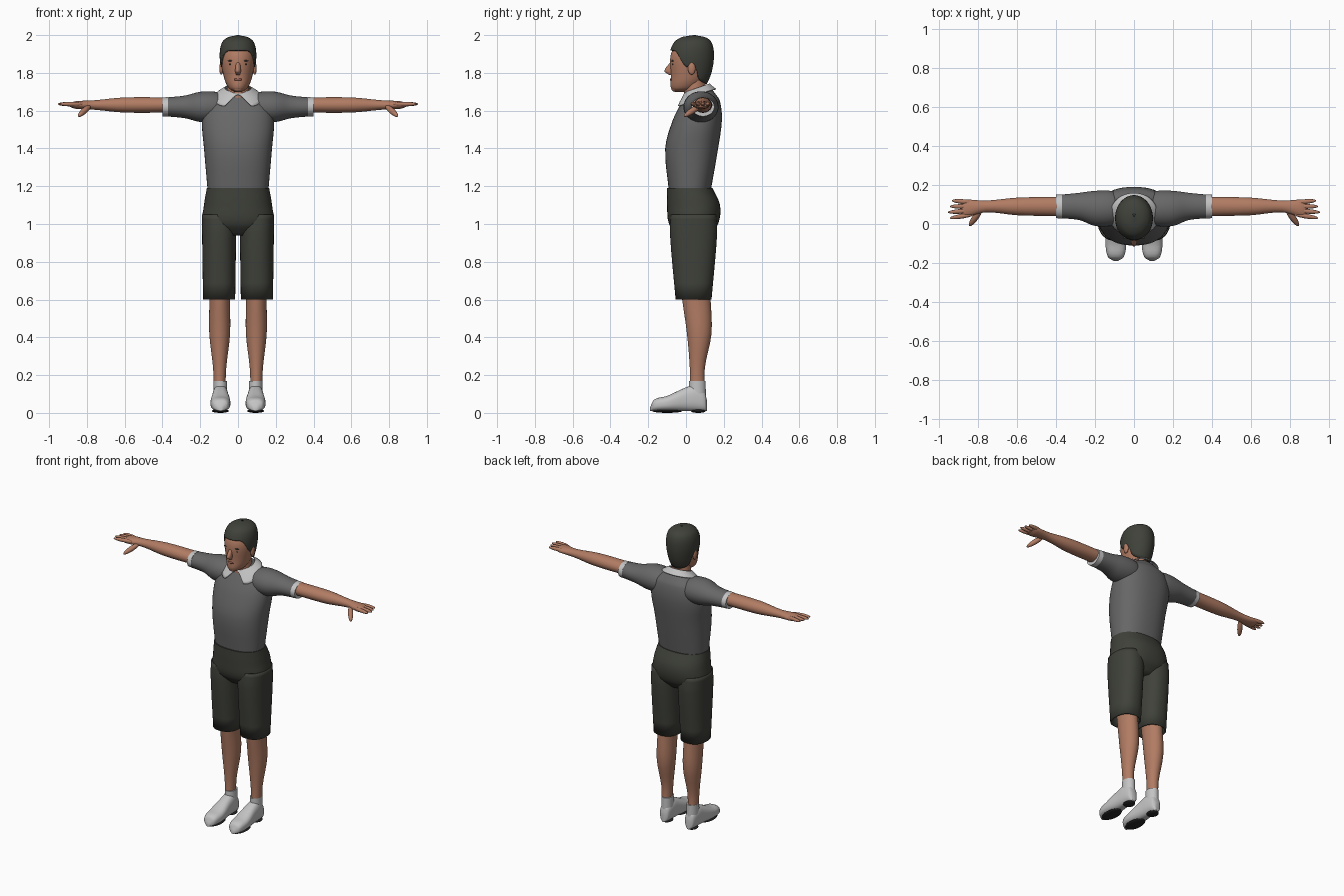
import bpy, bmesh, math
from mathutils import Matrix, Vector

if "Cube" in bpy.data.objects:
    bpy.data.objects.remove(bpy.data.objects["Cube"])


def material(name, *rgb):
    m = bpy.data.materials.new(name)
    m.use_nodes = True
    m.diffuse_color = (*rgb, 1)
    bsdf = m.node_tree.nodes["Principled BSDF"]
    bsdf.inputs["Base Color"].default_value = (*rgb, 1)
    bsdf.inputs["Roughness"].default_value = 0.8
    return m


SKIN = material("skin", 0.44, 0.2, 0.125)
LIP = material("lip", 0.3, 0.11, 0.08)
OLIVE = material("dark_olive", 0.05, 0.053, 0.042)
GREY = material("shirt_grey", 0.135, 0.135, 0.135)
WHITE = material("pale_grey", 0.55, 0.55, 0.55)
BLACK = material("sole_black", 0.02, 0.02, 0.02)


def sample(rows, station):
    """Smoothly interpolate the rows at a station."""
    i = 0
    while i < len(rows) - 2 and station > rows[i + 1][0]:
        i += 1
    start, end = rows[i], rows[i + 1]
    before, after = rows[max(i - 1, 0)], rows[min(i + 2, len(rows) - 1)]
    length = end[0] - start[0]
    t = min(max((station - start[0]) / length, 0), 1)
    ease = t * t * (3 - 2 * t)
    values = []
    for b, s, e, a in zip(before[1:], start[1:], end[1:], after[1:]):
        slope_in = (e - b) / (end[0] - before[0]) * length
        slope_out = (a - s) / (after[0] - start[0]) * length
        values.append(s + (e - s) * ease + slope_in * t * (1 - t) ** 2
                      - slope_out * t * t * (1 - t))
    return values


def finish(name, bm, mat):
    bmesh.ops.recalc_face_normals(bm, faces=bm.faces)
    mesh = bpy.data.meshes.new(name)
    bm.to_mesh(mesh)
    bm.free()
    mesh.materials.append(mat)
    ob = bpy.data.objects.new(name, mesh)
    bpy.context.collection.objects.link(ob)
    bpy.ops.object.select_all(action='DESELECT')
    ob.select_set(True)
    bpy.context.view_layer.objects.active = ob
    bpy.ops.object.shade_smooth_by_angle(angle=math.radians(50))
    return ob


def loft(name, mat, rows, axis='z', offset=0, side=1, power=2, edge=None,
         wall=0, slope=0):
    """Rows are (station, centre, radius, radius); offset is the fixed centre.
    An edge profile sets where an open shell starts, by its front-back direction."""
    bm = bmesh.new()
    segments, steps = 48, 4
    count = steps * (len(rows) - 1)
    rings = []
    for j in range(count + 1):
        ring = []
        for i in range(segments):
            angle = math.tau * i / segments
            c, s = math.cos(angle), math.sin(angle)
            if edge:
                low = sample(edge, s)[0]
                at = low + (rows[-1][0] - low) * math.sin(j / count * math.pi / 2)
            else:
                k = min(j // steps, len(rows) - 2)
                at = rows[k][0] + (rows[k + 1][0] - rows[k][0]) * (j / steps - k)
            centre, ru, rv = sample(rows, at)
            u = max(ru, .002) * math.copysign(abs(c) ** (2 / power), c)
            v = max(rv, .002) * math.copysign(abs(s) ** (2 / power), s)
            if axis == 'x':
                x, y, z = at, centre + u, offset + v
            elif axis == 'y':
                x, y, z = offset + u, at, centre + v
            else:
                x, y, z = offset + u, centre + v, at
            ring.append(bm.verts.new((x * side, y, z + slope * y)))
        rings.append(ring)
    for lower, upper in zip(rings, rings[1:]):
        for i in range(segments):
            k = (i + 1) % segments
            bm.faces.new((lower[i], lower[k], upper[k], upper[i]))
    if not wall:
        bm.faces.new(rings[0])
        bm.faces.new(rings[-1])
    ob = finish(name, bm, mat)
    if wall:
        ob.modifiers.new("wall", 'SOLIDIFY').thickness = wall


def blob(name, mat, centre, radii, turn=Matrix()):
    bm = bmesh.new()
    matrix = Matrix.Translation(centre) @ turn @ Matrix.Diagonal((*radii, 1))
    bmesh.ops.create_uvsphere(bm, u_segments=20, v_segments=12, radius=1, matrix=matrix)
    finish(name, bm, mat)


def digit(name, root, tip, radius):
    """A rounded finger between two points."""
    root, tip = Vector(root), Vector(tip)
    along = tip - root
    turn = along.to_track_quat('Z', 'Y').to_matrix().to_4x4()
    blob(name, SKIN, (root + tip) / 2, (radius, radius, along.length / 2), turn)


# Shirt body and seat of the shorts
loft("shirt_body", GREY, [
    (1.17, .02, .16, .11), (1.4, .03, .18, .14), (1.55, .06, .19, .13),
    (1.65, .08, .16, .1), (1.69, .08, .1, .075), (1.72, .08, .06, .05)], power=2.3)
loft("shorts_seat", OLIVE, [
    (.94, .04, .08, .08), (1, .04, .18, .13), (1.1, .04, .18, .14),
    (1.19, .02, .165, .12)], power=2.3)

# Neck and collar
loft("neck", SKIN, [(1.62, .06, .065, .07), (1.7, .05, .06, .06), (1.8, .04, .055, .055)])
loft("collar", WHITE, [(1.64, .06, .14, .12), (1.67, .06, .115, .09), (1.7, .06, .07, .065)],
     edge=[(-1, 1.69), (-.85, 1.64), (0, 1.665), (1, 1.66)], wall=.005, slope=.35)

# Head, nose, mouth and hair
loft("head", SKIN, [
    (1.7, -.03, .02, .03), (1.72, -.01, .05, .07), (1.78, .015, .075, .095),
    (1.9, .03, .09, .11), (1.97, .03, .05, .06)])
loft("hair", OLIVE, [
    (1.74, .03, .07, .08), (1.8, .03, .085, .105), (1.89, .03, .097, .118),
    (1.96, .036, .085, .1), (1.99, .04, .05, .06), (2, .04, 0, 0)], wall=.014,
    edge=[(-1, 1.92), (-.7, 1.91), (-.25, 1.83), (.15, 1.84), (.4, 1.77), (1, 1.74)])
loft("nose", SKIN, [(1.79, -.08, .01, .01), (1.81, -.09, .015, .025), (1.86, -.07, .01, .01)])
blob("chin", SKIN, (0, -.06, 1.72), (.026, .018, .02))
blob("lips", LIP, (0, -.078, 1.765), (.022, .007, .007))

for side, tag in ((1, "left_"), (-1, "right_")):
    # Features on each side of the face
    blob(tag + "eye", BLACK, (side * .034, -.066, 1.846), (.014, .008, .006))
    blob(tag + "eyebrow", OLIVE, (side * .035, -.07, 1.864), (.02, .008, .004))
    blob(tag + "ear", SKIN, (side * .088, .03, 1.824), (.011, .02, .034))

    # Sleeve, cuff and bare arm
    loft(tag + "sleeve", GREY, [
        (.06, .08, .07, .06), (.12, .08, .09, .08), (.2, .08, .09, .08),
        (.28, .09, .07, .06), (.38, .09, .06, .05)], 'x', 1.62, side)
    loft(tag + "cuff", WHITE, [(.37, .09, .062, .052), (.4, .09, .06, .05)],
         'x', 1.62, side)
    loft(tag + "arm", SKIN, [
        (.35, .09, .05, .04), (.6, .09, .045, .04), (.76, .09, .03, .025),
        (.86, .08, .045, .02), (.89, .075, .04, .01)], 'x', 1.63, side)

    # Fingers fan out from the palm, the middle one longest
    for k, name in enumerate(("little", "ring", "middle", "index")):
        reach = .955 - .01 * abs(k - 2)
        digit(tag + name + "_finger", (side * .82, .11 - .02 * k, 1.635),
              (side * reach, .12 - .03 * k, 1.635), .012)
    digit(tag + "thumb", (side * .78, .08, 1.63), (side * .845, -.01, 1.57), .016)

    # Trouser leg of the shorts, open at the hem
    loft(tag + "shorts_leg", OLIVE, [
        (.6, .04, .085, .095), (.95, .04, .09, .125), (1.05, .04, .09, .12)],
        offset=.1, side=side, power=2.3, wall=.01)

    # Lower leg and sock
    loft(tag + "leg", SKIN, [
        (.12, .06, .03, .04), (.24, .06, .035, .04), (.42, .07, .055, .065),
        (.6, .055, .055, .075), (.7, .045, .06, .075)], offset=.097, side=side)
    loft(tag + "sock", WHITE, [(.09, .06, .036, .045), (.17, .06, .036, .044)],
         offset=.093, side=side)

    # Shoe from (length, half width, height), resting on its sole and heel
    shoe = [(-.19, .01, .02), (-.17, .04, .06), (-.1, .053, .08), (0, .044, .125),
            (.05, .04, .135), (.1, .03, .1), (.11, .015, .06)]
    loft(tag + "shoe", WHITE, [(y, h / 2 + .01, w, h / 2) for y, w, h in shoe],
         'y', .093, side, power=2.5)
    for k in range(2):
        blob(tag + "lace", BLACK, (side * .093, .02 * k - .02, .12 + .01 * k),
             (.018, .005, .004))
    blob(tag + "sole", BLACK, (side * .093, -.1, .01), (.045, .08, .01))
    blob(tag + "heel", BLACK, (side * .093, .065, .01), (.035, .04, .01))
